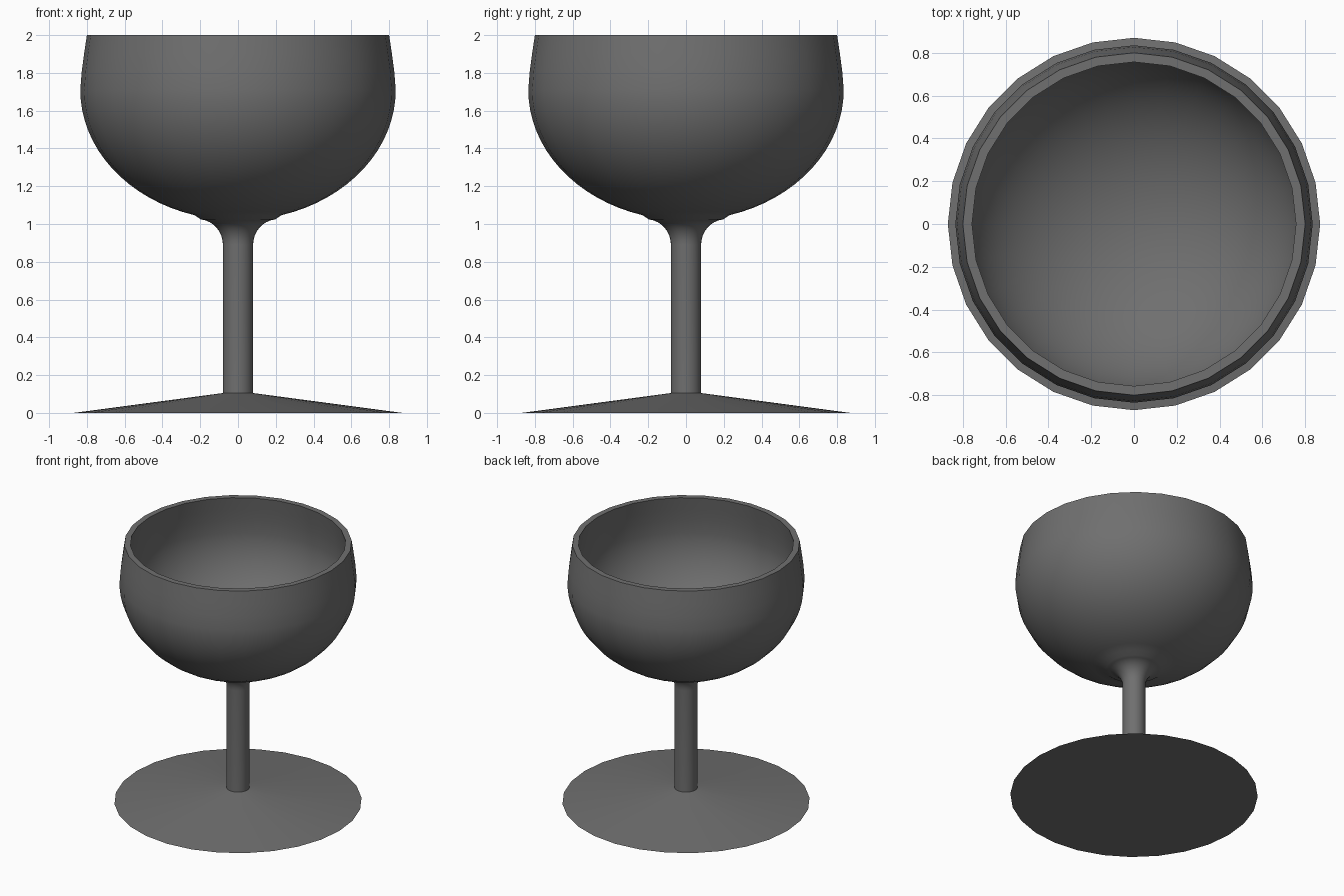
import bpy, bmesh
from math import sin, cos, pi, radians
from mathutils import Vector

SIDES = 28

cube = bpy.data.objects.get("Cube")
if cube:
    bpy.data.objects.remove(cube, do_unlink=True)

mat = bpy.data.materials.new("dark grey")
mat.use_nodes = True
grey = (0.16, 0.16, 0.16, 1)
mat.diffuse_color = grey
mat.node_tree.nodes["Principled BSDF"].inputs["Base Color"].default_value = grey


def arc(cx, cz, rx, rz, start, end, steps):
    """Points along part of an ellipse, angles in degrees."""
    angles = [radians(start + (end - start) * i / steps) for i in range(steps + 1)]
    return [(cx + rx * cos(a), cz + rz * sin(a)) for a in angles]


def lathe(name, profile):
    """Spin an (r, z) profile about the z axis."""
    bm = bmesh.new()
    verts = [bm.verts.new((r, 0, z)) for r, z in profile]
    edges = [bm.edges.new(pair) for pair in zip(verts, verts[1:])]
    bmesh.ops.spin(bm, geom=verts + edges, cent=(0, 0, 0), axis=(0, 0, 1),
                   angle=2 * pi, steps=SIDES, use_duplicate=False)
    bmesh.ops.remove_doubles(bm, verts=bm.verts, dist=0.0005)
    bmesh.ops.recalc_face_normals(bm, faces=bm.faces)
    mesh = bpy.data.meshes.new(name)
    bm.to_mesh(mesh)
    bm.free()
    mesh.materials.append(mat)
    obj = bpy.data.objects.new(name, mesh)
    bpy.context.collection.objects.link(obj)
    bpy.ops.object.select_all(action="DESELECT")
    obj.select_set(True)
    bpy.context.view_layer.objects.active = obj
    bpy.ops.object.shade_smooth_by_angle(angle=radians(30))
    return obj


# Foot: shallow cone with a flat underside
foot = [(0, 0), (0.87, 0), (0.08, 0.105)]
# Stem, flaring into the bowl
flare = arc(0.21, 0.89, 0.13, 0.135, 180, 96, 8)
# Bowl outside up to the rim
outside = arc(0, 1.71, 0.835, 0.69, -74, 0, 16) + [(0.827, 1.81), (0.815, 1.9), (0.80, 2.0)]
# Bowl inside from the rim down to the centre
inside = [(0.757, 2.0), (0.773, 1.9), (0.785, 1.81)] + arc(0, 1.71, 0.792, 0.647, 0, -90, 18)
inside[-1] = (0, inside[-1][1])

lathe("goblet", foot + flare + outside + inside)
